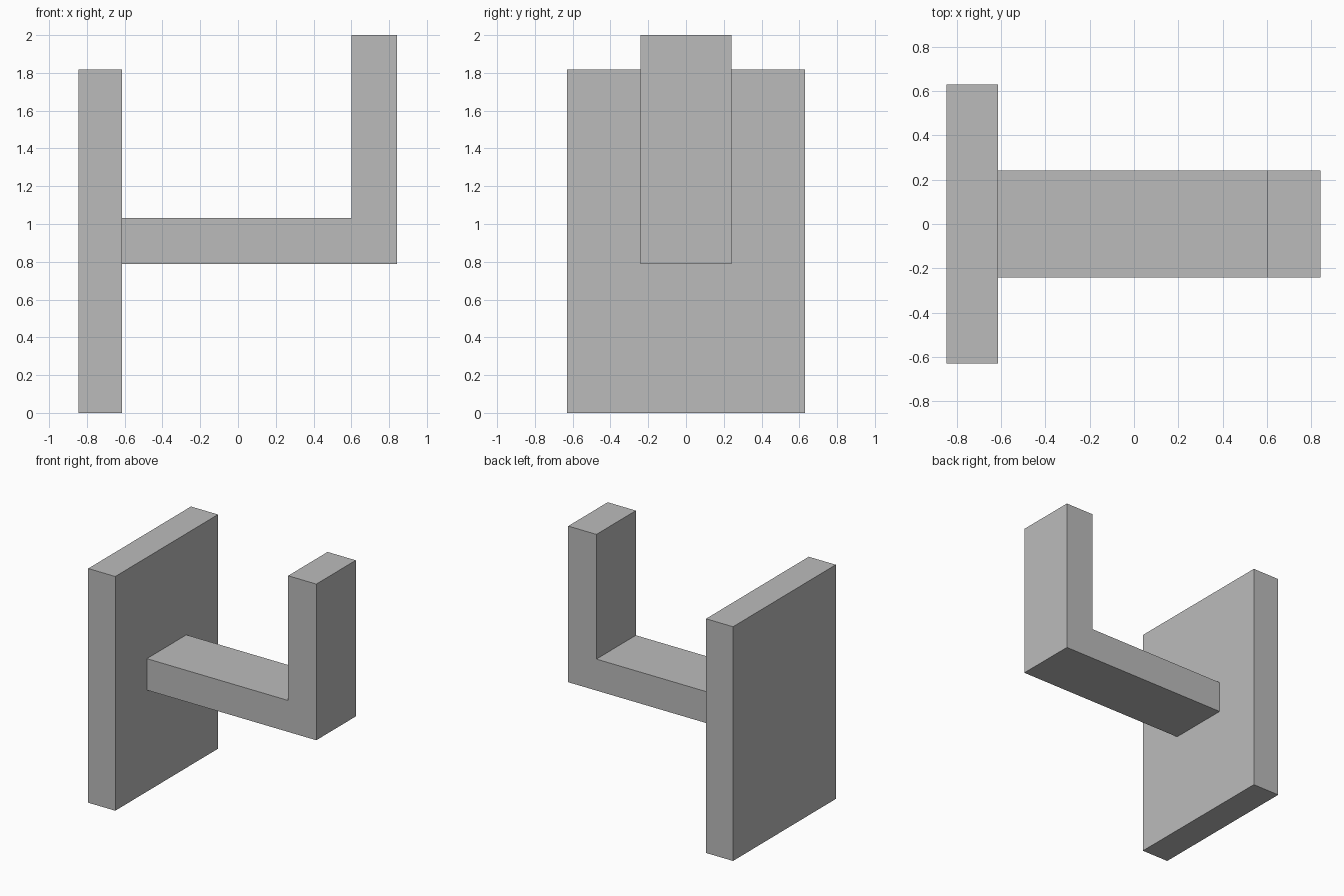
import bpy
import bmesh

cube = bpy.data.objects.get("Cube")
if cube:
    bpy.data.objects.remove(cube, do_unlink=True)

# Single grey finish
grey = bpy.data.materials.new("plain_grey")
grey.use_nodes = True
colour = (0.5, 0.5, 0.5, 1)
grey.diffuse_color = colour
grey.node_tree.nodes["Principled BSDF"].inputs["Base Color"].default_value = colour


def extrude_profile(name, profile, half_width):
    """Extrude an (x, z) outline symmetrically along y."""
    bm = bmesh.new()
    face = bm.faces.new([bm.verts.new((x, -half_width, z)) for x, z in profile])
    result = bmesh.ops.extrude_face_region(bm, geom=[face])
    moved = [g for g in result["geom"] if isinstance(g, bmesh.types.BMVert)]
    bmesh.ops.translate(bm, verts=moved, vec=(0, 2 * half_width, 0))
    bmesh.ops.recalc_face_normals(bm, faces=bm.faces)
    mesh = bpy.data.meshes.new(name)
    bm.to_mesh(mesh)
    bm.free()
    mesh.materials.append(grey)
    obj = bpy.data.objects.new(name, mesh)
    bpy.context.collection.objects.link(obj)
    return obj


back, plate_front, tip_inner, tip_outer = -0.845, -0.613, 0.6, 0.842
plate_top, arm_bottom, arm_top, hook_top = 1.818, 0.788, 1.032, 2.0

# Upright mounting plate
extrude_profile("wall_plate", [
    (back, 0), (plate_front, 0), (plate_front, plate_top), (back, plate_top)], 0.63)

# Horizontal arm with upturned end
extrude_profile("hook_arm", [
    (plate_front, arm_bottom), (tip_outer, arm_bottom), (tip_outer, hook_top),
    (tip_inner, hook_top), (tip_inner, arm_top), (plate_front, arm_top)], 0.242)
